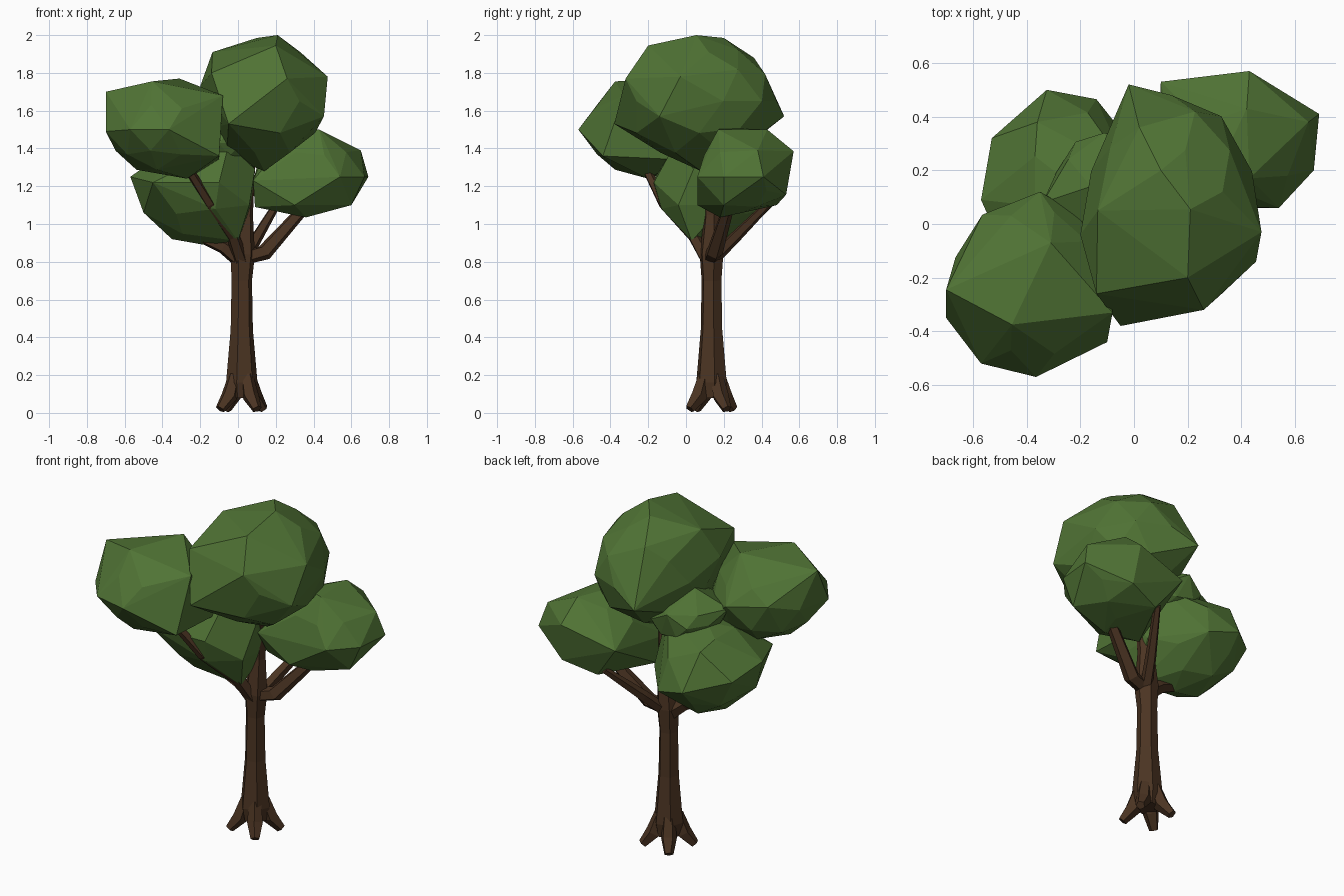
import bpy, bmesh, math
from mathutils import Vector


def material(name, rgb):
    m = bpy.data.materials.new(name)
    m.diffuse_color = (*rgb, 1)
    return m


LEAF = material("leaf green", (0.08, 0.172, 0.035))
BARK = material("bark brown", (0.07, 0.034, 0.016))


def finish(bm, name, mat):
    bmesh.ops.recalc_face_normals(bm, faces=bm.faces)
    me = bpy.data.meshes.new(name)
    bm.to_mesh(me)
    bm.free()
    me.materials.append(mat)
    ob = bpy.data.objects.new(name, me)
    bpy.context.collection.objects.link(ob)
    return ob


def foliage(name, centre, radii, corners):
    """Faceted clump: convex hull of a coarse ellipsoid and a few jutting corners."""
    ball = bmesh.new()
    bmesh.ops.create_icosphere(ball, subdivisions=2, radius=1)
    pts = [Vector(corner) for corner in corners]
    for v in ball.verts:
        p = Vector(c + r * d for c, r, d in zip(centre, radii, v.co))
        if all((p - q).length > 0.12 for q in pts[:len(corners)]):
            pts.append(p)
    ball.free()
    bm = bmesh.new()
    for p in pts:
        bm.verts.new(p)
    bmesh.ops.convex_hull(bm, input=bm.verts[:])
    bmesh.ops.delete(bm, geom=[v for v in bm.verts if not v.link_faces], context='VERTS')
    bmesh.ops.dissolve_limit(bm, angle_limit=math.radians(6), verts=bm.verts[:], edges=bm.edges[:])
    finish(bm, name, LEAF)


def limb(name, path, radii, sides=6, twist=0.3):
    """Tapered, flat-sided tube along a path."""
    bm = bmesh.new()
    path = [Vector(p) for p in path]
    rings = []
    for i, (p, r) in enumerate(zip(path, radii)):
        t = (path[min(i + 1, len(path) - 1)] - path[max(i - 1, 0)]).normalized()
        u = Vector((0.1, 1, 0)).cross(t).normalized()
        w = t.cross(u)
        angles = [twist + math.tau * k / sides for k in range(sides)]
        rings.append([bm.verts.new(p + r * (math.cos(a) * u + math.sin(a) * w)) for a in angles])
    for a, b in zip(rings, rings[1:]):
        for k in range(sides):
            j = (k + 1) % sides
            bm.faces.new((a[k], a[j], b[j], b[k]))
    bm.faces.new(rings[0][::-1])
    bm.faces.new(rings[-1])
    return finish(bm, name, BARK)


# Leaf clumps
foliage("top_foliage", (0.14, 0.07, 1.65), (0.315, 0.41, 0.32), [
    (0.21, 0.055, 2.0), (0.2, -0.2, 1.945), (-0.135, 0.05, 1.91), (0.1, 0.2, 1.985),
    (0.475, -0.03, 1.78), (0.455, -0.14, 1.57), (-0.05, -0.38, 1.53), (0.26, -0.32, 1.77),
    (-0.02, 0.52, 1.57), (-0.2, -0.04, 1.73), (0.14, 0.08, 1.28), (0.02, 0.36, 1.88),
    (0.33, 0.12, 1.91), (-0.14, -0.26, 1.8), (-0.06, 0.05, 1.36)])
foliage("middle_foliage", (-0.1, 0.12, 1.43), (0.2, 0.23, 0.14), [
    (-0.34, 0.08, 1.5), (-0.11, 0.34, 1.5), (-0.16, 0.14, 1.6)])
foliage("front_left_foliage", (-0.38, -0.22, 1.5), (0.3, 0.31, 0.25), [
    (-0.7, -0.245, 1.70), (-0.7, -0.35, 1.49), (-0.365, -0.57, 1.5), (-0.57, -0.52, 1.5),
    (-0.1, -0.44, 1.36), (-0.08, -0.33, 1.68), (-0.455, -0.375, 1.755), (-0.31, -0.07, 1.77),
    (-0.565, 0.035, 1.55), (-0.35, 0.12, 1.53), (-0.27, -0.2, 1.24), (-0.1, -0.02, 1.34)])
foliage("right_foliage", (0.38, 0.3, 1.27), (0.28, 0.24, 0.21), [
    (0.42, 0.43, 1.5), (0.31, 0.2, 1.51), (0.43, 0.57, 1.385), (0.1, 0.53, 1.3),
    (0.69, 0.41, 1.25), (0.67, 0.2, 1.25), (0.65, 0.38, 1.39), (0.6, 0.2, 1.1),
    (0.36, 0.18, 1.035), (0.54, 0.06, 1.25), (0.08, 0.07, 1.23), (0.09, 0.15, 1.09),
    (0.43, 0.17, 1.5), (0.3, 0.06, 1.1), (0.45, 0.53, 1.155), (0.25, 0.48, 1.1)])
foliage("back_left_foliage", (-0.25, 0.16, 1.17), (0.28, 0.3, 0.26), [
    (-0.57, 0.09, 1.25), (-0.53, 0.32, 1.2), (-0.325, 0.5, 1.15), (-0.14, 0.465, 1.1),
    (-0.18, 0.12, 0.89), (0.0, 0.03, 0.91), (-0.35, 0.12, 0.92), (0.07, 0.2, 1.1),
    (-0.02, 0.2, 1.45), (-0.36, 0.38, 1.36), (-0.45, -0.18, 1.22), (-0.1, -0.17, 1.22),
    (0.09, 0.04, 1.29), (-0.05, -0.06, 1.42), (-0.5, 0.05, 1.06), (-0.12, -0.13, 1.08),
    (0.06, -0.04, 1.1)])

# Trunk, running up into the top clump
TX, TY = 0.02, 0.135
limb("trunk",
     [(TX, TY, 0.08), (TX, TY, 0.16), (TX, TY, 0.44), (TX, TY, 0.7), (TX + 0.005, TY, 0.84),
      (0.035, 0.14, 1.05), (0.07, 0.12, 1.4)],
     [0.07, 0.085, 0.06, 0.055, 0.066, 0.045, 0.025], sides=6)

# Splayed roots
for i in range(4):
    a = math.radians(35 + 90 * i)
    d = Vector((math.cos(a), math.sin(a), 0))
    o = Vector((TX, TY, 0))
    limb(f"root_{i + 1}",
         [o + d * 0.045 + Vector((0, 0, 0.2)), o + d * 0.08 + Vector((0, 0, 0.09)),
          o + d * 0.14 + Vector((0, 0, 0.02))],
         [0.035, 0.045, 0.026], sides=5)

# Branches reaching into the clumps
limb("right_branch", [(0.02, 0.13, 0.82), (0.14, 0.15, 0.85), (0.4, 0.24, 1.14)], [0.04, 0.045, 0.028], 5)
limb("back_right_branch", [(0.04, 0.15, 0.82), (0.1, 0.26, 0.93), (0.22, 0.46, 1.13)], [0.035, 0.032, 0.02], 5)
limb("left_branch", [(0.02, 0.14, 0.8), (-0.08, 0.12, 0.88), (-0.36, 0.1, 1.0)], [0.045, 0.038, 0.02], 5)
limb("front_left_branch", [(0.02, 0.12, 0.8), (-0.03, 0.04, 0.94), (-0.15, -0.12, 1.11), (-0.3, -0.24, 1.35)],
     [0.042, 0.036, 0.03, 0.022], 5)
